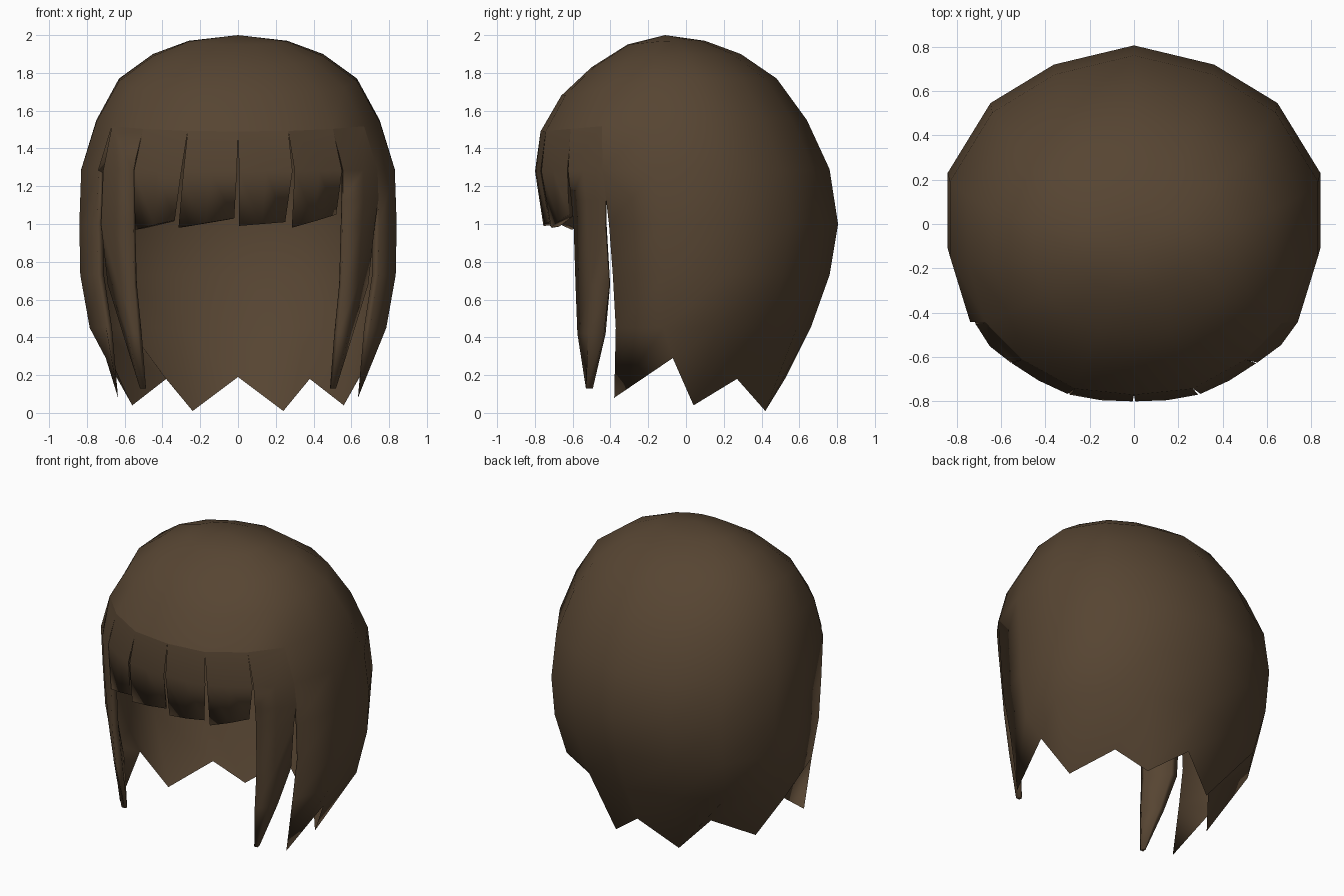
import bpy, bmesh
from mathutils import Vector

if "Cube" in bpy.data.objects:
    bpy.data.objects.remove(bpy.data.objects["Cube"])

# Half plan of the head, back to front: unit x, y of each column
PLAN = [(0, 1), (.43, .89), (.77, .67), (1, .27), (1, -.16),
        (.89, -.54), (.67, -.775), (.355, -.96), (0, -1)]
# Rings: z, half width, back y, front y, drop of the front
RINGS = [(1.97, .26, .10, -.31, .02), (1.90, .45, .29, -.50, .07),
         (1.77, .63, .48, -.66, .09), (1.55, .75, .64, -.77, .06),
         (1.29, .83, .76, -.80, .01), (1.0, .84, .805, -.77, 0),
         (.73, .835, .76, -.73, 0), (.45, .785, .66, -.68, 0)]
# Zigzag hem, back to front
HEM = [(0, .53, .19), (.24, .42, .01), (.38, .27, .18),
       (.56, .04, .04), (.70, -.07, .29), (.635, -.38, .08)]


def point(r, k):
    """Shell point on ring r, signed column k (8 = front centre)."""
    s = -1 if k < 0 else 1
    px, py = PLAN[abs(k)]
    if r == len(RINGS):
        x, y, z = HEM[abs(k)]
        return Vector((s * x, y, z))
    z, w, yb, yf, drop = RINGS[r]
    return Vector((s * w * px, (yb + yf) / 2 + (yb - yf) / 2 * py,
                   z - drop * max(0, -py)))


def inner(r, k):
    """Matching point on the inside layer, meeting the outside at the hem."""
    p = point(r, k)
    if r == len(RINGS):
        return p
    c = Vector((0, -.02, min(p.z, .9)))
    return c + (p - c) * .955


bm = bmesh.new()


def face(*pts):
    bm.faces.new([bm.verts.new(p) for p in pts])


def strip(rows, folds, bulge):
    """Ribbon of hair: edges fold inward, the middle bulges out."""
    grid = []
    for (a, b), f in zip(rows, folds):
        if f == 0:
            grid.append([a, a, a, b, b])
            continue
        m = (a + b) / 2
        out = Vector((m.x, m.y, 0)).normalized()
        across = (b - a) * .12
        grid.append([a - out * f + across, a, m + out * bulge, b,
                     b - out * f - across])
    for p, q in zip(grid, grid[1:]):
        for i in range(5):
            j = (i + 1) % 5
            face(p[i], p[j], q[j], q[i])
    face(*grid[-1])


# Crown and cap in two layers; the lower rows reach only round back and sides
for layer, crown in ((point, Vector((0, -.11, 2))), (inner, Vector((0, -.11, 1.95)))):
    for k in range(-8, 8):
        face(crown, layer(0, k), layer(0, k + 1))
        for r in range(len(RINGS)):
            if r < 3 or -5 <= k < 5:
                face(layer(r, k), layer(r + 1, k),
                     layer(r + 1, k + 1), layer(r, k + 1))

# Front edge of each side panel, closing the two layers
for k in (-5, 5):
    for r in range(4, 8):
        face(point(r, k), point(r + 1, k), inner(r + 1, k), inner(r, k))

# Fringe: columns, then lower corners x, z
for ka, kb, xa, za, xb, zb in [(-6, -7, -.545, .97, -.335, 1.02),
                               (-7, -8, -.315, .98, -.02, 1.03),
                               (8, 7, .005, .99, .25, 1.01),
                               (7, 6, .285, .98, .52, 1.05)]:
    a, b = point(4, ka), point(4, kb)
    gap = (b - a) * .02
    low = [Vector((x, -.755 + .5 * x * x, z)) for x, z in ((xa, za), (xb, zb))]
    strip([(point(3, ka), point(3, kb)), (a + gap, b - gap), low],
          [0, .03, .04], .01)

# Side locks: z, outer x, y, inner x, y
LOCK = [(1.0, .725, -.425, .555, -.595), (.68, .69, -.405, .55, -.585),
        (.42, .61, -.435, .53, -.575), (.13, .515, -.50, .495, -.53)]
for s in (-1, 1):
    outer = point(4, 5 * s)
    if s < 0:
        outer += Vector((.025, -.01, 0))
    rows = [(point(3, 5 * s), point(3, 6 * s)), (outer, point(4, 6 * s))]
    if s > 0:  # this lock parts from the side panel lower down
        rows.append((point(4, 5).lerp(point(5, 5), .55),
                     point(4, 6).lerp(Vector((.555, -.595, 1)), .55)))
    rows += [(Vector((s * xo, yo, z)), Vector((s * xi, yi, z)))
             for z, xo, yo, xi, yi in LOCK]
    strip(rows, [0] + [.04] * (len(rows) - 2) + [.015], .02)

bmesh.ops.remove_doubles(bm, verts=bm.verts, dist=.0005)
bmesh.ops.recalc_face_normals(bm, faces=bm.faces)
mesh = bpy.data.meshes.new("hair")
bm.to_mesh(mesh)
bm.free()
hair = bpy.data.objects.new("hair", mesh)
bpy.context.collection.objects.link(hair)

brown = bpy.data.materials.new("brown_hair")
brown.diffuse_color = (.094, .059, .032, 1)
brown.use_nodes = True
brown.node_tree.nodes["Principled BSDF"].inputs["Base Color"].default_value = brown.diffuse_color
mesh.materials.append(brown)

bpy.context.view_layer.objects.active = hair
hair.select_set(True)
bpy.ops.object.shade_smooth_by_angle(angle=2)
